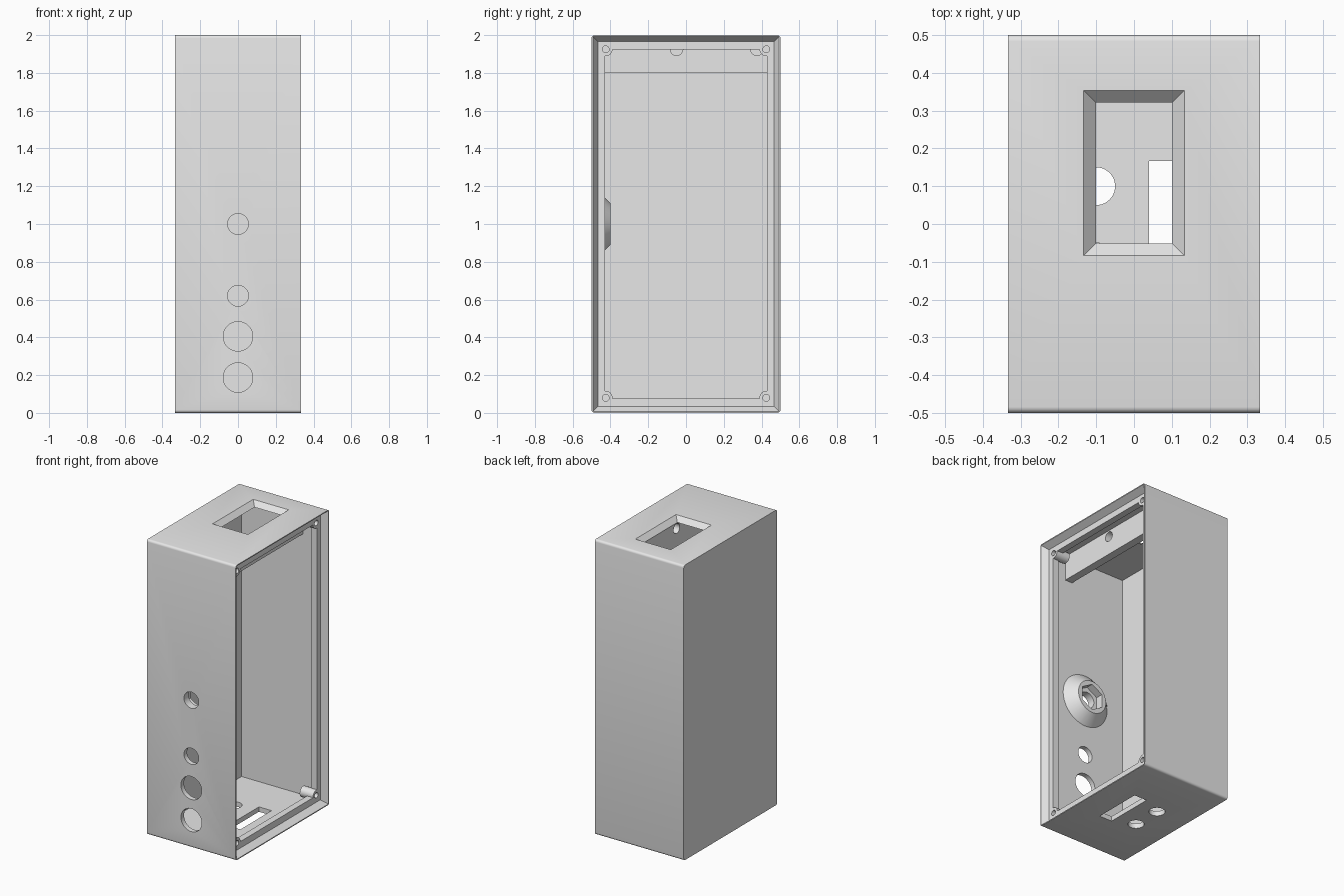
import bpy, bmesh
from math import pi
from mathutils import Matrix, Vector

if "Cube" in bpy.data.objects:
    bpy.data.objects.remove(bpy.data.objects["Cube"])

grey = bpy.data.materials.new("light_grey")
grey.use_nodes = True
GREY = (0.8, 0.8, 0.8, 1)
grey.diffuse_color = GREY
grey.node_tree.nodes["Principled BSDF"].inputs["Base Color"].default_value = GREY

AXIS_TURN = {"x": Matrix.Rotation(pi / 2, 4, "Y"),
             "y": Matrix.Rotation(-pi / 2, 4, "X"),
             "z": Matrix.Identity(4)}


def finish(name, bm):
    bmesh.ops.recalc_face_normals(bm, faces=bm.faces)
    mesh = bpy.data.meshes.new(name)
    bm.to_mesh(mesh)
    bm.free()
    mesh.materials.append(grey)
    obj = bpy.data.objects.new(name, mesh)
    bpy.context.collection.objects.link(obj)
    return obj


def box(name, low, high, flare=0, axis=0):
    """Box between two corners; its high end along the axis widens by flare."""
    low, high = Vector(low), Vector(high)
    mid, half = (low + high) / 2, (high - low) / 2
    bm = bmesh.new()
    bmesh.ops.create_cube(bm, size=2)
    for v in bm.verts:
        grow = flare if v.co[axis] > 0 else 0
        v.co = Vector([mid[i] + v.co[i] * (half[i] + (0 if i == axis else grow))
                       for i in range(3)])
    return finish(name, bm)


def rod(name, axis, centre, radius, length, end_radius=None, sides=48):
    """Cylinder or cone along an axis, end_radius lies on the positive end."""
    bm = bmesh.new()
    bmesh.ops.create_cone(bm, cap_ends=True, segments=sides, radius1=radius,
                          radius2=end_radius or radius, depth=length,
                          matrix=Matrix.Translation(centre) @ AXIS_TURN[axis])
    return finish(name, bm)


def combine(target, tool, operation):
    mod = target.modifiers.new("combine", "BOOLEAN")
    mod.operation, mod.solver, mod.object = operation, "EXACT", tool
    bpy.context.view_layer.objects.active = target
    bpy.ops.object.modifier_apply(modifier=mod.name)
    bpy.data.objects.remove(tool)


def cut(target, tool):
    combine(target, tool, "DIFFERENCE")


def join(target, tool):
    combine(target, tool, "UNION")


W, D, H, T = 0.333, 0.5, 2.0, 0.033     # half width, half depth, height, wall
LEDGE, LIP_BACK = 0.29, 0.245

# Outer case with softened long edges
case = box("enclosure", (-W, -D, 0), (W, D, H))
bm = bmesh.new()
bm.from_mesh(case.data)
long_edges = [e for e in bm.edges if abs(e.verts[0].co.x - e.verts[1].co.x) > W]
bmesh.ops.bevel(bm, geom=long_edges, offset=0.016, segments=4, profile=0.5,
                affect="EDGES")
bm.to_mesh(case.data)
bm.free()

# Hollow interior, lip opening and flared lid seat
cut(case, box("cavity", (-W + T, -D + T, T), (LIP_BACK, D - T, H - T)))
cut(case, box("lip_opening", (0.2, -0.43, 0.077), (W, 0.43, 1.925)))
cut(case, box("lid_seat", (LEDGE, -D + T, T), (W + 0.001, D - T, H - T), flare=0.027))

# Hanging rail under the ceiling
join(case, box("rail", (0.105, -D + 0.02, 1.8), (0.16, D - 0.02, H - 0.02)))
for y in (-0.05, 0.375):
    cut(case, rod("rail_hole", "x", (0.13, y, 1.925), 0.033, 0.12))

# Screw posts in the four corners
for y in (-0.425, 0.425):
    for z in (0.08, 1.925):
        join(case, rod("post", "x", (0.24, y, z), 0.036, 0.1 - 0.0004, sides=32))
        cut(case, rod("post_hole", "x", (0.26, y, z), 0.018, 0.1, sides=24))

# Conical boss with a hexagonal nut pocket inside the front wall
join(case, rod("boss", "y", (0, -0.4375, 1), 0.185, 0.075, end_radius=0.11))
cut(case, rod("nut_pocket", "y", (0, -0.415, 1), 0.09, 0.07, sides=6))

# Round holes in the front
for z, radius in ((1, 0.055), (0.62, 0.055), (0.405, 0.078), (0.187, 0.078)):
    cut(case, rod("front_hole", "y", (0, -D, z), radius, 0.25))

# Bevelled window in the top
cut(case, box("top_window", (-0.1, -0.05, H - T - 0.001), (0.1, 0.32, H + 0.001),
              flare=0.034, axis=2))

# Slot and two round holes in the base
cut(case, box("base_slot", (0.04, -0.167, -0.1), (0.135, 0.167, 0.06)))
for y in (-0.1, 0.1):
    cut(case, rod("base_hole", "z", (-0.1, y, 0), 0.05, 0.1))

# Smooth the round surfaces, keep the corners sharp
bpy.ops.object.select_all(action="DESELECT")
case.select_set(True)
bpy.context.view_layer.objects.active = case
bpy.ops.object.shade_smooth_by_angle(angle=pi / 6)
